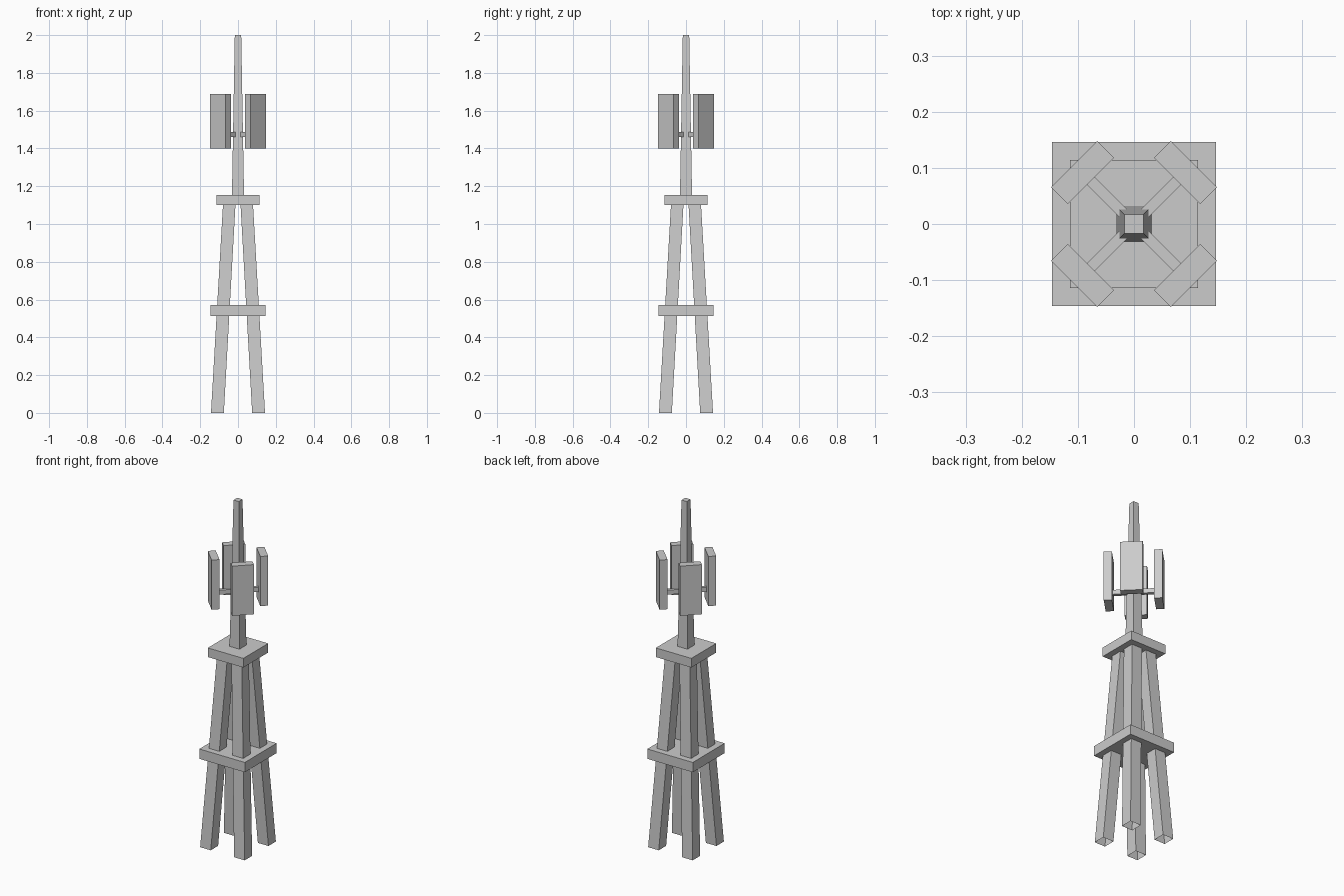
import bpy, bmesh, math
from mathutils import Matrix

if "Cube" in bpy.data.objects:
    bpy.data.objects.remove(bpy.data.objects["Cube"])


def prism(name, bottom, top, z0, z1, open_ends=False):
    """Square-ended prism; bottom and top are (cx, cy, half_x, half_y)."""
    bm = bmesh.new()
    rings = []
    for (cx, cy, hx, hy), z in ((bottom, z0), (top, z1)):
        rings.append([bm.verts.new((cx + sx * hx, cy + sy * hy, z))
                      for sx, sy in ((-1, -1), (1, -1), (1, 1), (-1, 1))])
    low, high = rings
    for i in range(4):
        j = (i + 1) % 4
        bm.faces.new((low[i], low[j], high[j], high[i]))
    if not open_ends:
        bm.faces.new(low[::-1])
        bm.faces.new(high)
    mesh = bpy.data.meshes.new(name)
    bm.to_mesh(mesh)
    bm.free()
    obj = bpy.data.objects.new(name, mesh)
    bpy.context.collection.objects.link(obj)
    return obj


def block(name, cx, cy, hx, hy, z0, z1):
    return prism(name, (cx, cy, hx, hy), (cx, cy, hx, hy), z0, z1)


# Four leaning legs, open at the feet
for sx in (-1, 1):
    for sy in (-1, 1):
        prism("leg", (sx * 0.109, sy * 0.109, 0.034, 0.034),
              (sx * 0.046, sy * 0.046, 0.033, 0.033), 0, 1.11, open_ends=True)

# Platforms
block("lower_platform", 0, 0, 0.146, 0.146, 0.513, 0.57)
block("upper_platform", 0, 0, 0.114, 0.114, 1.10, 1.153)

# Tapered mast
prism("mast", (0, 0, 0.032, 0.032), (0, 0, 0.017, 0.017), 1.15, 2.0)

# Diagonal arms and antenna panels
for i in range(4):
    turn = Matrix.Rotation(math.radians(45 + 90 * i), 4, 'Z')
    arm = block("antenna_arm", 0.067, 0, 0.049, 0.0095, 1.461, 1.487)
    panel = block("antenna_panel", 0.130, 0, 0.021, 0.058, 1.40, 1.688)
    for obj in (arm, panel):
        obj.data.transform(turn)
